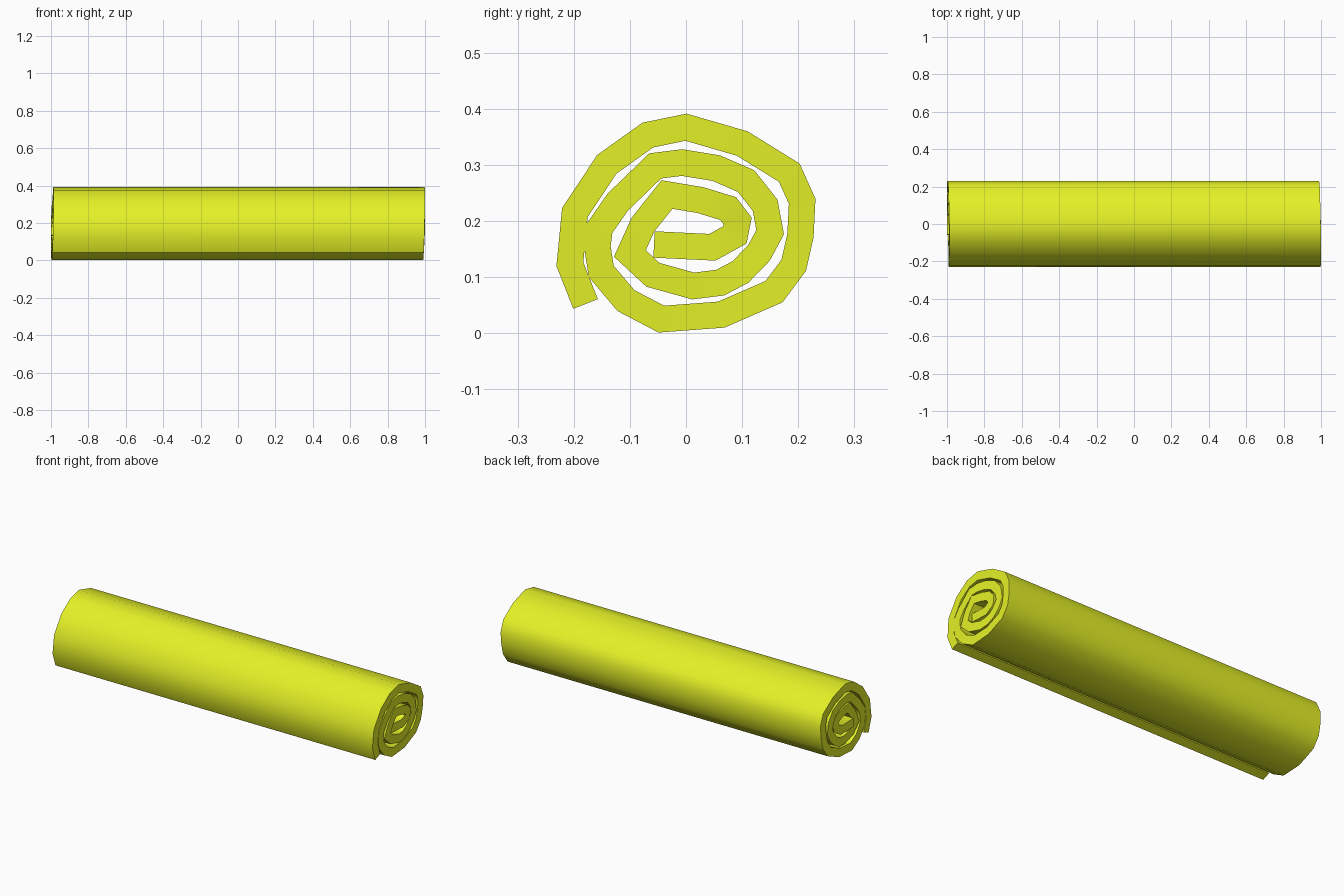
import bpy, bmesh, math
from mathutils import Vector

if "Cube" in bpy.data.objects:
    bpy.data.objects.remove(bpy.data.objects["Cube"])

# Centre line of the rolled sheet in (y, z), from the loose outer end to the core
PATH = [(-.179, .052), (-.207, .123), (-.198, .215), (-.141, .301), (-.068, .353),
        (0, .367), (.100, .338), (.184, .286), (.207, .235), (.204, .174),
        (.192, .121), (.157, .074), (.063, .033), (-.044, .025), (-.107, .058),
        (-.151, .110), (-.158, .154), (-.154, .187), (-.122, .233), (-.055, .298),
        (-.007, .304), (.054, .294), (.107, .271), (.141, .228), (.150, .180),
        (.130, .143), (.097, .109), (.061, .090), (.013, .084), (-.059, .104),
        (-.100, .142), (-.077, .193), (-.034, .247), (.026, .237), (.075, .222),
        (.092, .200), (.087, .175), (.047, .153), (-.057, .158)]
HALF_THICK = 0.0235
HALF_LENGTH = 0.993

pts = [Vector(p) for p in PATH]


def normal(a, b):
    d = (b - a).normalized()
    return Vector((-d.y, d.x))


def mitre(i):
    """Offset direction that keeps the sheet evenly thick round a corner."""
    n1 = normal(pts[max(i - 1, 0)], pts[max(i, 1)])
    n2 = normal(pts[min(i, len(pts) - 2)], pts[min(i + 1, len(pts) - 1)])
    return (n1 + n2) / (1 + n1.dot(n2))


# Sweep the spiral strip along x, with slightly uneven rolled ends
bm = bmesh.new()
rings = []
for i, p in enumerate(pts):
    off = mitre(i) * HALF_THICK
    wobble = 0.007 * math.sin(i * 0.45)
    ring = []
    for x, s in ((-1, 1), (1, 1), (1, -1), (-1, -1)):
        q = p + off * s
        ring.append(bm.verts.new((x * HALF_LENGTH + wobble, q.x, q.y)))
    rings.append(ring)
for a, b in zip(rings, rings[1:]):
    for k in range(4):
        bm.faces.new((a[k], a[(k + 1) % 4], b[(k + 1) % 4], b[k]))
bm.faces.new(rings[0])
bm.faces.new(rings[-1][::-1])
bmesh.ops.recalc_face_normals(bm, faces=bm.faces)

mesh = bpy.data.meshes.new("rolled_mat")
bm.to_mesh(mesh)
bm.free()
mat_roll = bpy.data.objects.new("rolled_mat", mesh)
bpy.context.collection.objects.link(mat_roll)

# Yellow-green foam
foam = bpy.data.materials.new("foam")
foam.diffuse_color = (0.78, 0.88, 0.02, 1)
foam.use_nodes = True
foam.node_tree.nodes["Principled BSDF"].inputs["Base Color"].default_value = foam.diffuse_color
mesh.materials.append(foam)

# Smooth roll with crisp ends
bpy.context.view_layer.objects.active = mat_roll
mat_roll.select_set(True)
bpy.ops.object.shade_smooth_by_angle(angle=math.radians(60))
